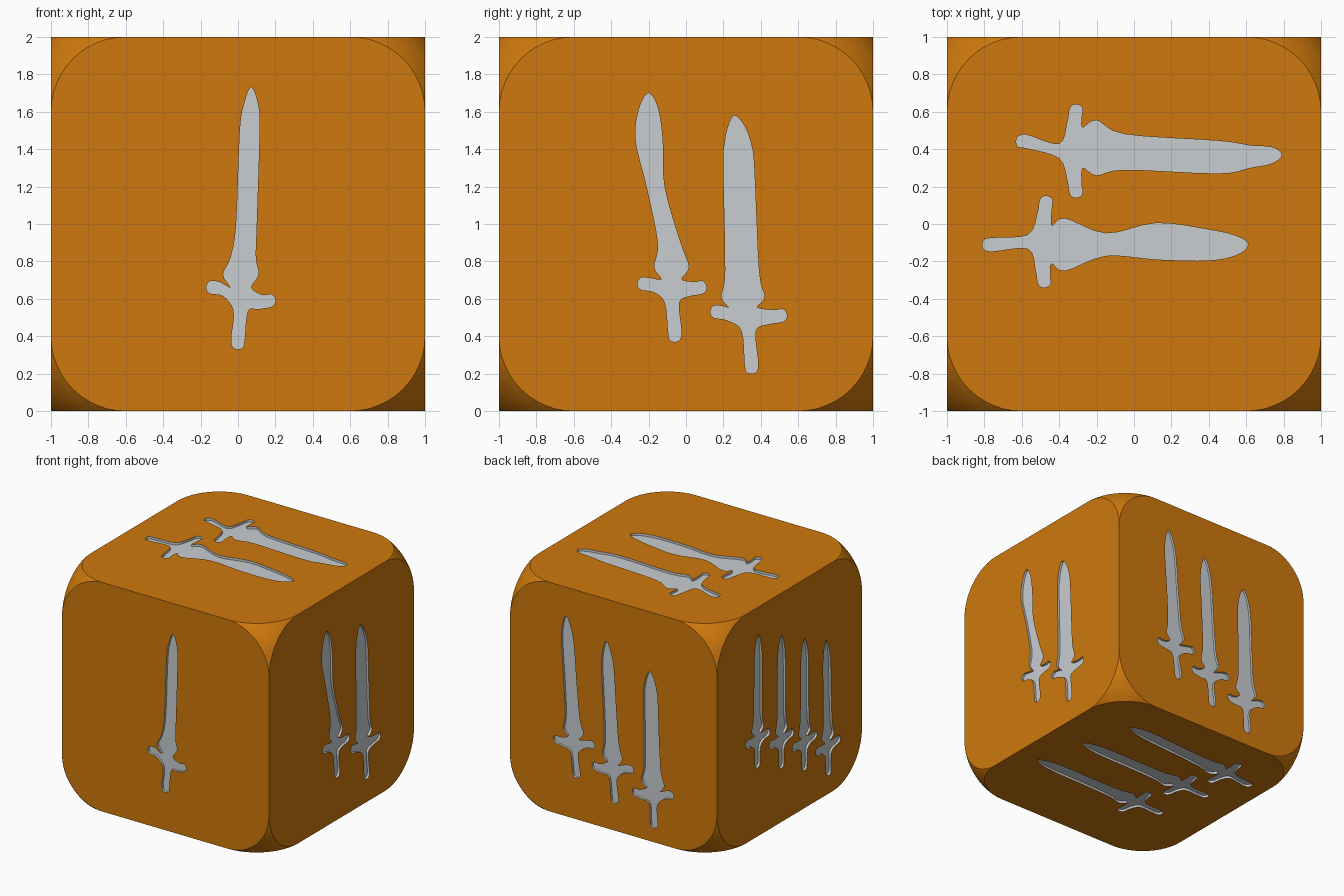
import bpy, bmesh, math
from mathutils import Vector

if "Cube" in bpy.data.objects:
    bpy.data.objects.remove(bpy.data.objects["Cube"])


def material(name, col):
    m = bpy.data.materials.new(name)
    m.diffuse_color = (*col, 1)
    m.use_nodes = True
    m.node_tree.nodes["Principled BSDF"].inputs["Base Color"].default_value = m.diffuse_color
    return m


orange = material("orange", (0.62, 0.19, 0.004))
silver = material("silver grey", (0.58, 0.61, 0.63))


def make_object(name, bm):
    me = bpy.data.meshes.new(name)
    bm.to_mesh(me)
    bm.free()
    me.materials.append(orange)
    me.materials.append(silver)
    ob = bpy.data.objects.new(name, me)
    bpy.context.collection.objects.link(ob)
    return ob


# Die body: cube whose eight corners are cut by spheres
R, N = 0.4, 12
bm = bmesh.new()
diag = Vector((1, 1, 1)).normalized() * R * math.sqrt(2)
for sx in (-1, 1):
    for sy in (-1, 1):
        for sz in (-1, 1):
            for axis in range(3):
                for i in range(N + 1):
                    t = math.pi / 2 * i / N
                    rim = [R * math.cos(t), R * math.sin(t)]
                    rim.insert(axis, R)
                    for k in range(7):
                        p = diag.lerp(Vector(rim), k / 6).normalized() * diag.length
                        if k == 6:
                            p = Vector(rim)
                        q = p + Vector((1 - R,) * 3)
                        bm.verts.new((q.x * sx, q.y * sy, 1 + q.z * sz))
bmesh.ops.remove_doubles(bm, verts=bm.verts, dist=1e-4)
bmesh.ops.convex_hull(bm, input=bm.verts)
bmesh.ops.dissolve_limit(bm, angle_limit=0.005, verts=bm.verts, edges=bm.edges)
bmesh.ops.recalc_face_normals(bm, faces=bm.faces)
body = make_object("die_body", bm)


# Sword outline: pommel, guard ends, tip, and blade rows (v, left, right)
def smooth_loop(pts, steps=4):
    out, n = [], len(pts)
    for i in range(n):
        a, b, c, d = (Vector(pts[(i + j) % n]) for j in (-1, 0, 1, 2))
        for k in range(steps):
            t = k / steps
            out.append(0.5 * (2 * b + (c - a) * t + (2 * a - 5 * b + 4 * c - d) * t * t
                              + (3 * b - a - 3 * c + d) * t ** 3))
    return out


def outline(pommel, gl, gr, tip, rows):
    cu, cv = (gl[0] + gr[0]) / 2, (gl[1] + gr[1]) / 2

    def side(s, g, col):
        gu, gv = g
        return [(pommel[0] + s * .028, pommel[1] + .012),
                (pommel[0] + s * .036, pommel[1] + .06),
                (cu + s * .038, cv - .09),
                (gu - s * .09, gv - .045), (gu - s * .02, gv - .032),
                (gu, gv), (gu - s * .02, gv + .034), (gu - s * .07, gv + .03),
                (rows[0][col] - s * .04, cv + .035)] + [(r[0] and r[col], r[0]) for r in rows]
    right, left = side(1, gr, 2), side(-1, gl, 1)
    return smooth_loop([pommel] + right + [tip] + left[::-1])


def plain(pommel, tip, half=.2, w=1.0, tilt=0.0):
    """Straight sword for the simpler faces."""
    length = tip[1] - pommel[1]

    def mid(f):
        return pommel[0] + (tip[0] - pommel[0]) * f, pommel[1] + length * f
    gu, gv = mid(.22)
    rows = []
    for f, h in ((.29, .095), (.38, .07), (.6, .062), (.82, .06), (.93, .042)):
        u, v = mid(f)
        rows.append((v, u - h * w, u + h * w))
    return pommel, (gu - half, gv - tilt), (gu + half, gv + tilt), tip, rows


# Face frames: origin, u direction, v direction
X, Y, Z = Vector((1, 0, 0)), Vector((0, 1, 0)), Vector((0, 0, 1))
FRONT, RIGHT, BACK, LEFT = (-Y, X, Z), (X, Y, Z), (Y, -X, Z), (-X, -Y, Z)
TOP, BOTTOM = (2 * Z, -Y, X), (Vector(), Y, X)

swords = [
    (FRONT, ((0, .33), (-.17, .66), (.2, .59), (.07, 1.73),
             [(.73, -.08, .11), (.82, -.04, .095), (1.0, -.01, .10), (1.5, .01, .115), (1.65, .035, .105)])),
    (RIGHT, ((-.06, .37), (-.26, .68), (.11, .66), (-.2, 1.7),
             [(.77, -.17, .015), (.9, -.15, -.03), (1.2, -.21, -.115), (1.45, -.27, -.125), (1.62, -.25, -.15)])),
    (RIGHT, ((.35, .2), (.13, .53), (.54, .51), (.26, 1.58),
             [(.61, .19, .42), (.75, .21, .39), (1.3, .2, .365), (1.42, .205, .35), (1.52, .225, .315)])),
    (TOP, ((-.44, -.63), (-.64, -.31), (-.14, -.31), (-.37, .79),
           [(-.2, -.555, -.26), (-.05, -.48, -.29), (.45, -.445, -.27), (.62, -.42, -.30), (.74, -.41, -.325)])),
    (TOP, ((.11, -.81), (-.15, -.47), (.34, -.48), (.11, .61),
           [(-.37, -.03, .25), (-.15, .05, .17), (.12, -.005, .19), (.4, .03, .195), (.55, .065, .165)])),
]
swords += [(BACK, plain((-.36, .36), (-.46, 1.75), tilt=.02)),
           (BACK, plain((.01, .235), (-.07, 1.63), tilt=.03)),
           (BACK, plain((.39, .12), (.35, 1.48), w=1.15, tilt=.03))]
swords += [(LEFT, plain(a, b, .17, .85)) for a, b in (
    ((-.44, .6), (-.43, 1.76)), ((-.11, .47), (-.11, 1.63)),
    ((.21, .33), (.21, 1.48)), ((.54, .16), (.51, 1.35)))]
swords += [(BOTTOM, plain(a, b)) for a, b in (
    ((-.33, -.58), (-.31, .785)), ((.13, -.69), (.146, .677)), ((.5, -.85), (.6, .544)))]

# Cutters engrave the swords and leave silver faces behind
DEPTH = 0.02
bm = bmesh.new()
for (origin, u, v), shape in swords:
    n = u.cross(v)
    loop = [origin + u * p.x + v * p.y for p in outline(*shape)]
    low = [bm.verts.new(p - n * DEPTH) for p in loop]
    high = [bm.verts.new(p + n * DEPTH) for p in loop]
    bm.faces.new(low)
    bm.faces.new(high)
    for i in range(len(loop)):
        j = (i + 1) % len(loop)
        bm.faces.new((low[i], low[j], high[j], high[i]))
for f in bm.faces:
    f.material_index = 1
bmesh.ops.recalc_face_normals(bm, faces=bm.faces)
cutter = make_object("sword_cutter", bm)
cutter.hide_render = True

mod = body.modifiers.new("engrave", 'BOOLEAN')
mod.operation, mod.solver, mod.object = 'DIFFERENCE', 'EXACT', cutter
bpy.context.view_layer.objects.active = body
body.select_set(True)
cutter.select_set(False)
bpy.ops.object.modifier_apply(modifier=mod.name)
bpy.data.objects.remove(cutter)

# Sides stand with the side-face origins at z = 0, so shapes use true heights
bpy.ops.object.shade_smooth_by_angle(angle=math.radians(30))
